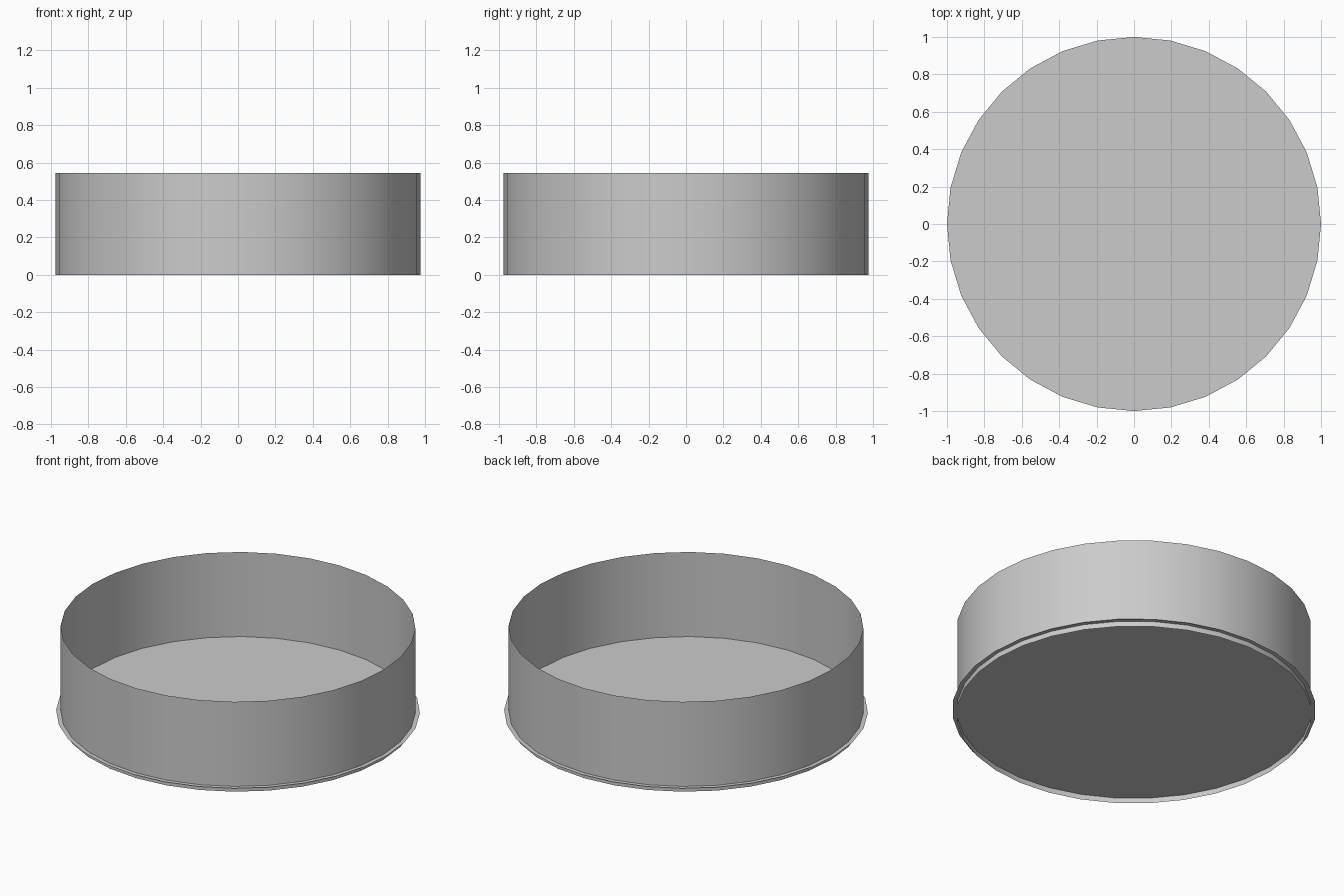
import bpy

if "Cube" in bpy.data.objects:
    bpy.data.objects.remove(bpy.data.objects["Cube"])

SIDES = 32
HEIGHT = 0.545
WALL_RADIUS = 0.975
FLOOR_Z = 0.032

# Open thin wall, smooth shaded
bpy.ops.mesh.primitive_cylinder_add(vertices=SIDES, radius=WALL_RADIUS, depth=HEIGHT,
                                    end_fill_type='NOTHING', location=(0, 0, HEIGHT / 2))
wall = bpy.context.object
wall.name = "round_wall"
bpy.ops.object.shade_smooth()

# Flat floor disc, slightly raised and reaching past the wall as a thin flange
bpy.ops.mesh.primitive_circle_add(vertices=SIDES, radius=1.0, fill_type='NGON',
                                  location=(0, 0, FLOOR_Z))
floor = bpy.context.object
floor.name = "floor_disc"
